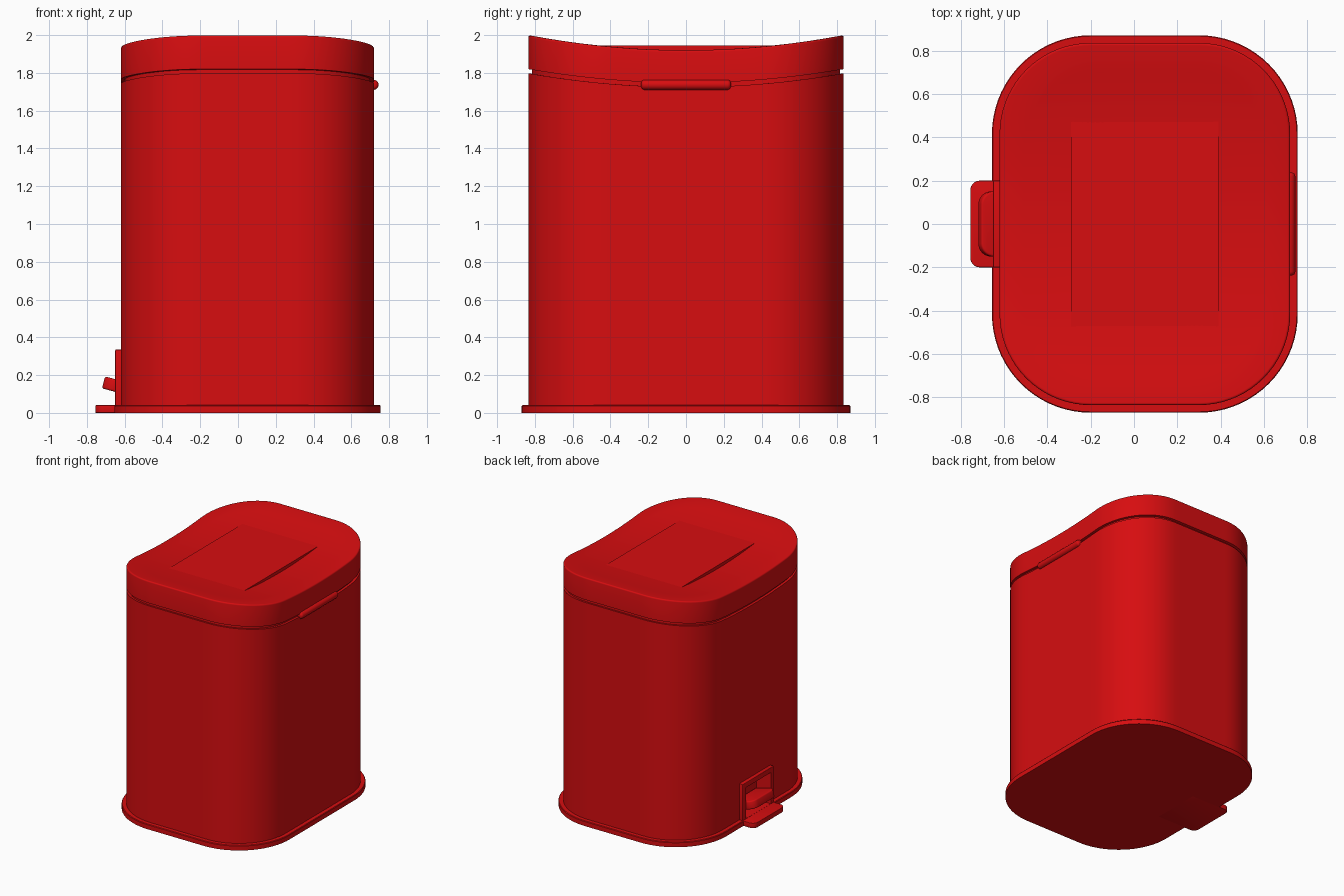
import bpy, bmesh, math
from mathutils import Matrix, Vector

if "Cube" in bpy.data.objects:
    bpy.data.objects.remove(bpy.data.objects["Cube"], do_unlink=True)

red = bpy.data.materials.new("glossy red")
red.use_nodes = True
color = (0.68, 0.004, 0.005, 1)
red.diffuse_color = color
red.node_tree.nodes["Principled BSDF"].inputs["Base Color"].default_value = color

CX, HX, HY, R = 0.05, 0.67, 0.835, 0.42   # body centre, half sizes, corner radius


def add_object(name, bm):
    bmesh.ops.recalc_face_normals(bm, faces=bm.faces)
    mesh = bpy.data.meshes.new(name)
    bm.to_mesh(mesh)
    bm.free()
    mesh.materials.append(red)
    obj = bpy.data.objects.new(name, mesh)
    bpy.context.collection.objects.link(obj)
    return obj


def activate(obj):
    bpy.ops.object.select_all(action='DESELECT')
    obj.select_set(True)
    bpy.context.view_layer.objects.active = obj


def smooth(obj, angle=35):
    activate(obj)
    bpy.ops.object.shade_smooth_by_angle(angle=math.radians(angle))


def outline(grow, scale, steps=18, straight=14):
    """Rounded rectangle, grown outward then scaled about its centre."""
    r, ix, iy = R + grow, HX - R, HY - R
    pts = []
    for k, (sx, sy) in enumerate([(1, 1), (-1, 1), (-1, -1), (1, -1)]):
        for i in range(steps + 1):
            a = math.pi / 2 * (k + i / steps)
            pts.append(Vector((sx * ix + r * math.cos(a), sy * iy + r * math.sin(a))))
        nx, ny = [(-1, 1), (-1, -1), (1, -1), (1, 1)][k]
        a = math.pi / 2 * (k + 1)
        end = Vector((nx * ix + r * math.cos(a), ny * iy + r * math.sin(a)))
        pts += [pts[-1].lerp(end, i / straight) for i in range(1, straight)]
    return [p * scale for p in pts]


def loft(name, rings):
    """Skin a stack of outlines (grow, scale, height as a function of y)."""
    bm = bmesh.new()
    loops = [[bm.verts.new((CX + p.x, p.y, z(p.y))) for p in outline(g, s)]
             for g, s, z in rings]
    n = len(loops[0])
    for lo, hi in zip(loops, loops[1:]):
        for i in range(n):
            j = (i + 1) % n
            bm.faces.new((lo[i], lo[j], hi[j], hi[i]))
    bm.faces.new(loops[0])
    bm.faces.new(loops[-1])
    return add_object(name, bm)


def flat(z):
    return lambda y: z


def saddle(low, rise):
    return lambda y: low + rise * (y / HY) ** 2


def box(name, lo, hi, corner=0, bevel=0, tilt=0):
    """Box with optional round outer corners, softened edges and tilt about y."""
    bm = bmesh.new()
    bmesh.ops.create_cube(bm, size=1)
    lo, hi = Vector(lo), Vector(hi)
    size = hi - lo
    bmesh.ops.scale(bm, vec=size, verts=bm.verts)
    if corner:
        edges = [e for e in bm.edges if all(v.co.x < 0 for v in e.verts)
                 and abs(e.verts[0].co.z - e.verts[1].co.z) > size.z / 2]
        bmesh.ops.bevel(bm, geom=edges, offset=corner, segments=8, profile=0.5, affect='EDGES')
    if bevel:
        edges = [e for e in bm.edges if e.calc_face_angle() > 1]
        bmesh.ops.bevel(bm, geom=edges, offset=bevel, segments=3, profile=0.5, affect='EDGES')
    bmesh.ops.rotate(bm, matrix=Matrix.Rotation(tilt, 3, 'Y'), verts=bm.verts)
    bmesh.ops.translate(bm, vec=(lo + hi) / 2, verts=bm.verts)
    return add_object(name, bm)


def cut(obj, cutter):
    activate(obj)
    mod = obj.modifiers.new("opening", 'BOOLEAN')
    mod.operation, mod.solver, mod.object = 'DIFFERENCE', 'EXACT', cutter
    bpy.ops.object.modifier_apply(modifier=mod.name)


CAP = [0.85, 0.7, 0.5, 0.3, 0.1]

# Base flange with its step for the foot
smooth(loft("base_flange", [(0.035, 1, flat(0)), (0.035, 1, flat(0.036)),
                            (0.031, 1, flat(0.041)), (0, 1, flat(0.041))]))
smooth(box("base_step", (-0.755, -0.2, 0), (-0.4, 0.2, 0.041), corner=0.045, bevel=0.004))

# Body with a curved rim
rim = saddle(1.725, 0.073)
body = loft("body", [(0, 1, flat(0.03)), (0, 1, rim)] + [(0, s, rim) for s in CAP])

# Recessed neck between body and lid
smooth(loft("neck", [(-0.02, 1, saddle(1.68, 0.073)), (-0.02, 1, saddle(1.77, 0.073))]))

# Saddle shaped lid with a softened top edge
under, top = saddle(1.747, 0.073), saddle(1.92, 0.08)
edge = [(0.012 * (math.cos(a) - 1), 1, saddle(1.908 + 0.012 * math.sin(a), 0.08))
        for a in [math.pi / 2 * i / 4 for i in range(5)]]
smooth(loft("lid", [(0, s, under) for s in reversed(CAP)] + [(0, 1, under)] + edge
            + [(-0.012, s, top) for s in CAP]), 50)

# Flat panel on the lid, fading into the saddle at both ends
box("lid_panel", (-0.29, -0.48, 1.88), (0.39, 0.48, 1.946))

# Pedal housing: frame and recess share one opening
frame = box("pedal_frame", (-0.65, -0.2, 0.02), (-0.56, 0.2, 0.335), bevel=0.004)
cutter = box("pedal_opening_cutter", (-0.8, -0.16, 0.042), (-0.52, 0.16, 0.295))
cut(frame, cutter)
cut(body, cutter)
cutter.hide_render = True
cutter.hide_set(True)
smooth(frame)
smooth(body)

# Foot pedal
smooth(box("pedal", (-0.715, -0.15, 0.105), (-0.53, 0.15, 0.17),
           corner=0.06, bevel=0.01, tilt=math.radians(15)))

# Hinge barrel
bm = bmesh.new()
bmesh.ops.create_cone(bm, cap_ends=True, segments=24, radius1=0.027, radius2=0.027, depth=0.475)
rims = [e for e in bm.edges if abs(e.verts[0].co.z - e.verts[1].co.z) < 0.01]
bmesh.ops.bevel(bm, geom=rims, offset=0.018, segments=4, profile=0.5, affect='EDGES')
bmesh.ops.rotate(bm, matrix=Matrix.Rotation(math.pi / 2, 3, 'X'), verts=bm.verts)
bmesh.ops.translate(bm, vec=(0.717, 0, 1.737), verts=bm.verts)
smooth(add_object("hinge", bm))
